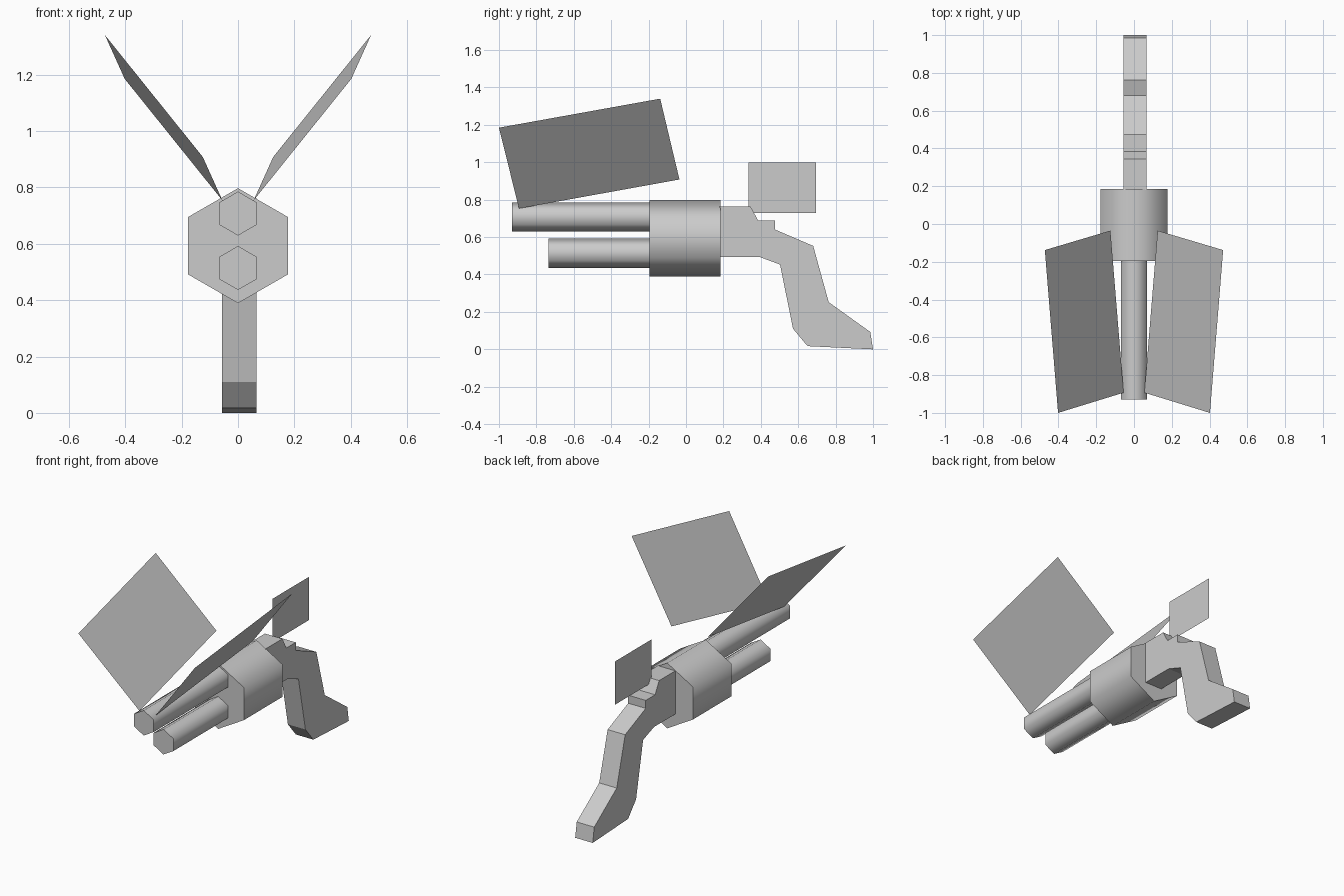
import bpy
import bmesh
from math import radians, cos, sin, pi

if "Cube" in bpy.data.objects:
    bpy.data.objects.remove(bpy.data.objects["Cube"], do_unlink=True)

GREY = (0.6, 0.6, 0.6, 1.0)
metal = bpy.data.materials.new("plain grey")
metal.use_nodes = True
metal.diffuse_color = GREY
metal.node_tree.nodes["Principled BSDF"].inputs["Base Color"].default_value = GREY


def extrude_shape(name, outline, offset=None):
    """Face from an outline, optionally extruded into a closed solid."""
    bm = bmesh.new()
    face = bm.faces.new([bm.verts.new(p) for p in outline])
    if offset:
        result = bmesh.ops.extrude_face_region(bm, geom=[face], use_keep_orig=True)
        moved = [v for v in result["geom"] if isinstance(v, bmesh.types.BMVert)]
        bmesh.ops.translate(bm, verts=moved, vec=offset)
        bmesh.ops.recalc_face_normals(bm, faces=bm.faces)
    mesh = bpy.data.meshes.new(name)
    bm.to_mesh(mesh)
    bm.free()
    mesh.materials.append(metal)
    obj = bpy.data.objects.new(name, mesh)
    bpy.context.collection.objects.link(obj)
    return obj


def hex_prism(name, radius, z, front, back):
    """Six-sided tube along y with smooth sides and flat caps."""
    ring = [(radius * sin(i * pi / 3), front, z + radius * cos(i * pi / 3))
            for i in range(6)]
    obj = extrude_shape(name, ring, (0, back - front, 0))
    bpy.ops.object.select_all(action="DESELECT")
    obj.select_set(True)
    bpy.context.view_layer.objects.active = obj
    bpy.ops.object.shade_smooth_by_angle(angle=radians(75))


# Drum and the two barrels
hex_prism("drum", 0.204, 0.593, -0.195, 0.185)
hex_prism("upper_barrel", 0.078, 0.707, -0.93, -0.19)
hex_prism("lower_barrel", 0.078, 0.514, -0.735, -0.19)

# Grip: side profile (y, z) extruded across x
grip_profile = [
    (0.18, 0.763), (0.345, 0.763), (0.385, 0.69), (0.477, 0.69),
    (0.477, 0.64), (0.68, 0.553), (0.763, 0.252), (0.985, 0.093),
    (1.0, 0.0), (0.65, 0.017), (0.572, 0.11), (0.503, 0.453),
    (0.395, 0.493), (0.18, 0.493),
]
extrude_shape("grip", [(-0.056, y, z) for y, z in grip_profile], (0.121, 0, 0))

# Thin upright rear fin
extrude_shape("rear_fin", [(0.004, 0.333, 0.73), (0.004, 0.695, 0.73),
                           (0.004, 0.695, 1.0), (0.004, 0.333, 1.0)])

# Pair of thin slanted wings
wing = [(0.055, -0.893, 0.753), (0.125, -0.035, 0.908),
        (0.472, -0.138, 1.34), (0.402, -1.0, 1.185)]
for side, label in ((1, "left"), (-1, "right")):
    corners = [(side * x, y, z) for x, y, z in wing]
    extrude_shape(label + "_wing", corners[::-side])
